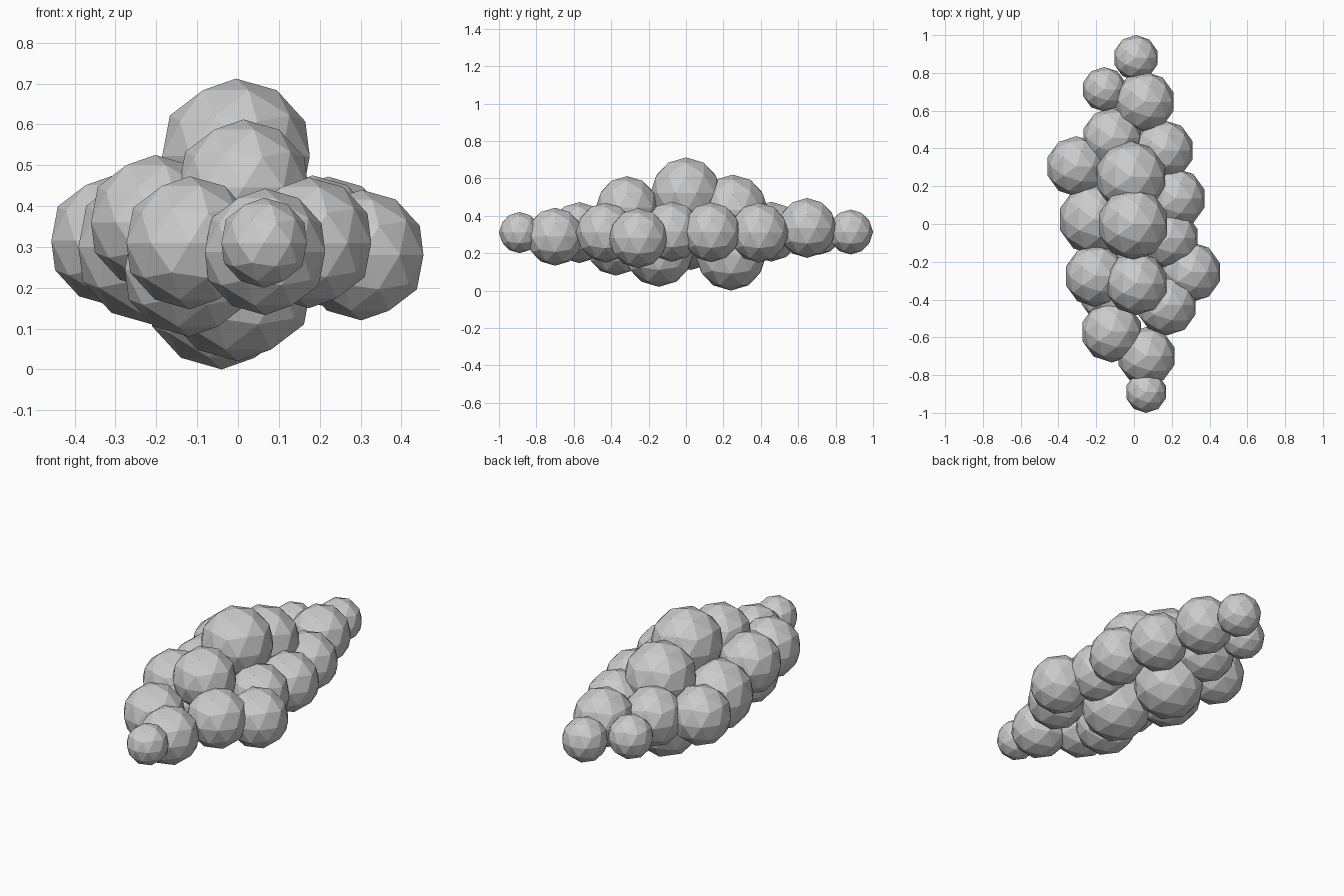
import bpy

# Low-poly cloud: overlapping faceted puffs, each given as (x, y, z, radius)
PUFFS = {
    # tall puffs along the top
    "crown_puff": [
        (-0.005, 0.0, 0.522, 0.19),
        (-0.016, 0.25, 0.43, 0.19),
        (0.013, -0.315, 0.445, 0.167),
    ],
    # puffs hanging underneath
    "belly_puff": [
        (-0.04, 0.24, 0.19, 0.19),
        (0.0, -0.145, 0.21, 0.19),
        (-0.12, -0.375, 0.245, 0.165),
    ],
    # right edge, front to back
    "right_puff": [
        (0.174, -0.43, 0.31, 0.16),
        (0.302, -0.255, 0.28, 0.16),
        (0.183, -0.075, 0.315, 0.16),
        (0.22, 0.135, 0.312, 0.16),
        (0.157, 0.39, 0.31, 0.16),
    ],
    # left edge, front to back
    "left_puff": [
        (-0.118, -0.57, 0.31, 0.163),
        (-0.203, -0.275, 0.36, 0.165),
        (-0.21, 0.025, 0.30, 0.19),
        (-0.305, 0.305, 0.315, 0.16),
        (-0.115, 0.455, 0.315, 0.16),
    ],
    # tapering front end
    "front_puff": [
        (0.066, -0.70, 0.288, 0.155),
        (0.064, -0.89, 0.31, 0.11),
    ],
    # tapering back end
    "back_puff": [
        (0.057, 0.647, 0.335, 0.16),
        (-0.157, 0.713, 0.31, 0.118),
        (0.01, 0.88, 0.313, 0.12),
    ],
}


def puff(name, x, y, z, radius):
    bpy.ops.mesh.primitive_ico_sphere_add(subdivisions=2, radius=radius, location=(x, y, z))
    bpy.context.object.name = name


for group, items in PUFFS.items():
    for i, spec in enumerate(items, 1):
        puff(f"{group}_{i}", *spec)
